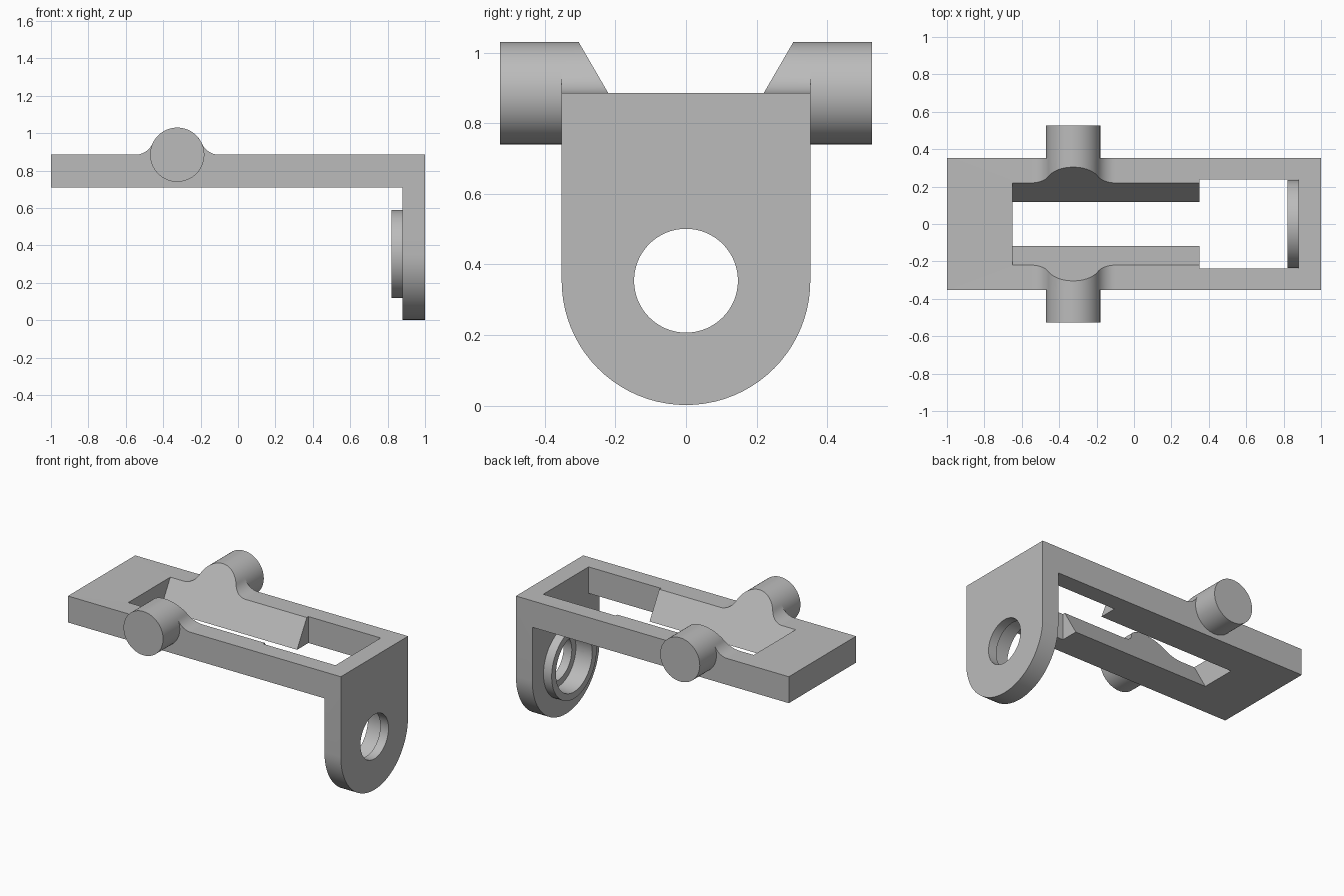
import bpy, bmesh
from math import sin, cos, atan2, sqrt, pi, radians

cube = bpy.data.objects.get("Cube")
if cube:
    bpy.data.objects.remove(cube, do_unlink=True)

grey = bpy.data.materials.new("mid grey")
grey.use_nodes = True
grey.diffuse_color = (0.5, 0.5, 0.5, 1)
grey.node_tree.nodes["Principled BSDF"].inputs["Base Color"].default_value = (0.5, 0.5, 0.5, 1)


def arc(cu, cv, r, start, end, n):
    """Points on an arc, both ends included."""
    steps = [start + (end - start) * i / n for i in range(n + 1)]
    return [(cu + r * cos(t), cv + r * sin(t)) for t in steps]


def prism(name, outline, axis, lo, hi):
    """Extrude a closed outline along x (outline in y, z) or y (outline in x, z)."""
    bm = bmesh.new()
    place = (lambda u, v: (lo, u, v)) if axis == "x" else (lambda u, v: (u, lo, v))
    face = bm.faces.new([bm.verts.new(place(u, v)) for u, v in outline])
    grown = bmesh.ops.extrude_face_region(bm, geom=[face])["geom"]
    shift = (hi - lo, 0, 0) if axis == "x" else (0, hi - lo, 0)
    bmesh.ops.translate(bm, vec=shift, verts=[g for g in grown if isinstance(g, bmesh.types.BMVert)])
    bmesh.ops.recalc_face_normals(bm, faces=bm.faces)
    mesh = bpy.data.meshes.new(name)
    bm.to_mesh(mesh)
    bm.free()
    mesh.materials.append(grey)
    ob = bpy.data.objects.new(name, mesh)
    bpy.context.collection.objects.link(ob)
    return ob


def disc(name, axis, lo, hi, u, v, r):
    return prism(name, arc(u, v, r, 0, 2 * pi, 64)[:-1], axis, lo, hi)


def select(ob):
    bpy.ops.object.select_all(action="DESELECT")
    ob.select_set(True)
    bpy.context.view_layer.objects.active = ob


def cut(ob, tool, operation="DIFFERENCE"):
    tool.hide_render = True
    mod = ob.modifiers.new(tool.name, "BOOLEAN")
    mod.operation, mod.object, mod.solver = operation, tool, "EXACT"
    select(ob)
    bpy.ops.object.modifier_apply(modifier=mod.name)


def smooth(ob):
    select(ob)
    bpy.ops.object.shade_smooth_by_angle(angle=radians(30))


# Main dimensions
half_width, bottom, top = 0.352, 0.71, 0.885
tab_in, boss_in, tab_z = 0.88, 0.82, 0.354
pin_x, pin_r, fillet = -0.325, 0.145, 0.1

# Side profile: deck with filleted pin bump and hanging end tab
reach = sqrt(pin_r ** 2 + 2 * pin_r * fillet)
lean = atan2(fillet, reach)
profile = [(-1, bottom), (tab_in, bottom), (tab_in, -0.1), (1, -0.1), (1, top)]
profile += arc(pin_x + reach, top + fillet, fillet, 1.5 * pi, pi + lean, 12)
profile += arc(pin_x, top, pin_r, lean, pi - lean, 32)[1:-1]
profile += arc(pin_x - reach, top + fillet, fillet, -lean, -pi / 2, 12)
profile += [(-1, top)]
body = prism("bracket_body", profile, "y", -0.45, 0.45)

# End silhouette rounds the tab and trims the sides
silhouette = arc(0, tab_z, half_width, pi, 2 * pi, 40) + [(half_width, 1.2), (-half_width, 1.2)]
tools = [prism("end_silhouette_cutter", silhouette, "x", -1.2, 1.2)]
cut(body, tools[0], "INTERSECT")

# Tapered opening, narrow at the bottom, then a straight window by the tab
def half(z):
    return 0.22 + (z - top) * 0.58

low, high = 0.65, 1.15
taper = [(-half(low), low), (half(low), low), (half(high), high), (-half(high), high)]
window = [(-0.237, low), (0.237, low), (0.237, 1), (-0.237, 1)]
tools.append(prism("tapered_opening_cutter", taper, "x", -0.65, 0.35))
tools.append(prism("window_cutter", window, "x", 0.35, tab_in))

# Stepped bore through tab and boss
counterbore = disc("counterbore_cutter", "x", 0.7, 0.94, 0, tab_z, 0.19)
tools += [disc("bore_cutter", "x", 0.75, 1.1, 0, tab_z, 0.147), counterbore]
for tool in tools[1:]:
    cut(body, tool)

# Raised ring on the inner face of the tab
boss = disc("boss_ring", "x", boss_in, tab_in, 0, tab_z, 0.235)
cut(boss, counterbore)

# Side pins
pins = [disc(side + "_pin", "y", s * half_width, s * 0.527, pin_x, top, pin_r)
        for side, s in (("back", 1), ("front", -1))]

for part in [body, boss] + pins:
    smooth(part)
for tool in tools:
    bpy.data.objects.remove(tool, do_unlink=True)
